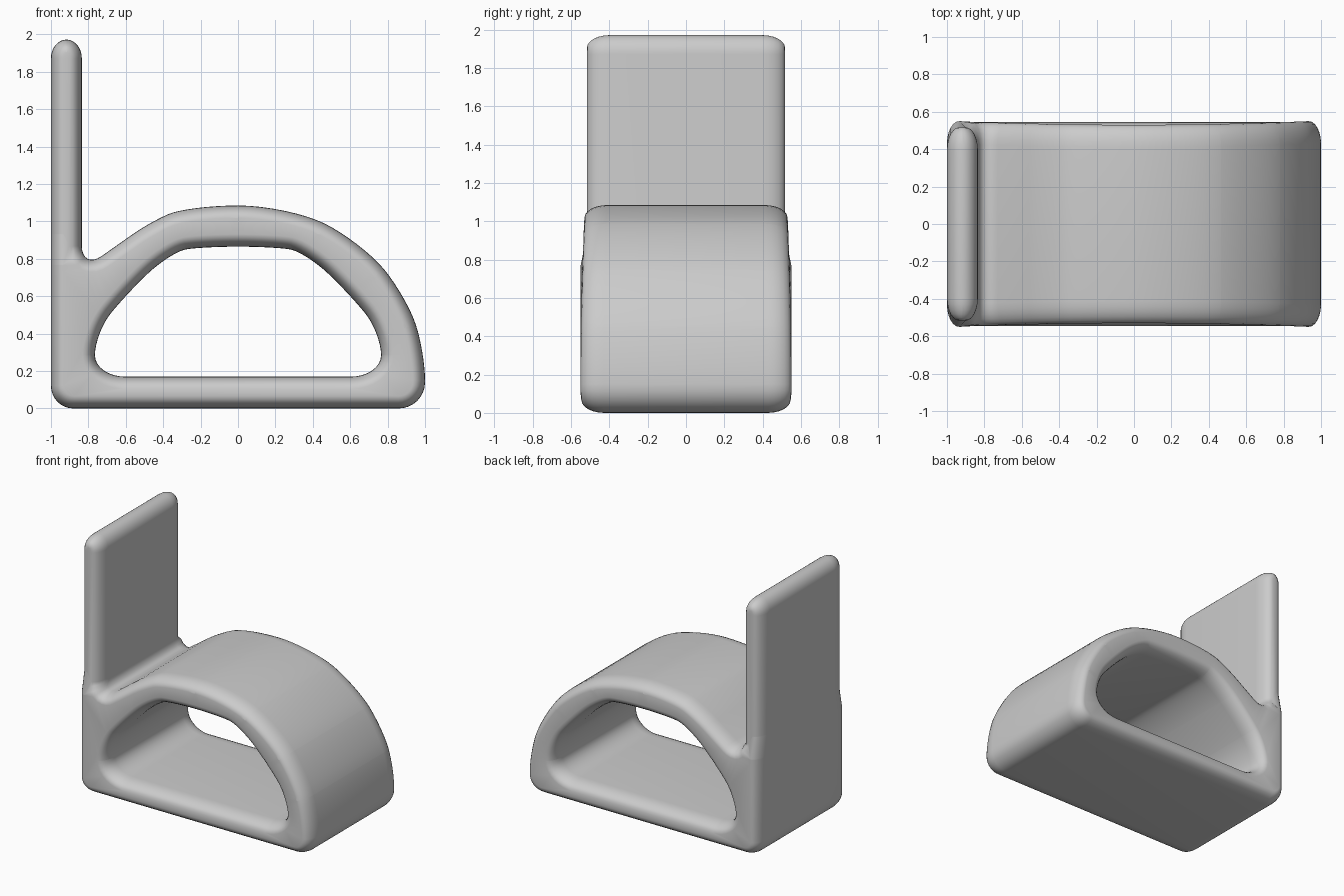
import bpy, bmesh, math
from mathutils import Vector

cube = bpy.data.objects.get("Cube")
if cube:
    bpy.data.objects.remove(cube)

EDGE_INSET = 0.066   # how far the rim rounding eats into the profile
EDGE_DEPTH = 0.12    # how far it reaches along the depth
RIM_STEPS = 6


def rounded(corners, steps=8):
    """Closed outline with every corner (x, z, cut) turned into an arc."""
    pts = []
    n = len(corners)
    for i, (x, z, cut) in enumerate(corners):
        p = Vector((x, z))
        to_prev = Vector(corners[i - 1][:2]) - p
        to_next = Vector(corners[(i + 1) % n][:2]) - p
        a = to_prev.normalized() * min(cut, to_prev.length * 0.499)
        b = to_next.normalized() * min(cut, to_next.length * 0.499)
        for k in range(steps + 1):
            t = math.pi / 2 * k / steps
            pts.append(p + a * (1 - math.sin(t)) + b * (1 - math.cos(t)))
    return pts


def inset(pts, d):
    """Move a closed outline to its left by d."""
    out = []
    for i, p in enumerate(pts):
        u = (p - pts[i - 1]).normalized()
        v = (pts[(i + 1) % len(pts)] - p).normalized()
        t = (u + v).normalized()
        out.append(p + Vector((-t.y, t.x)) * d)
    return out


def half_depth(p):
    """The upright panel is slightly narrower than the flared body."""
    if p.y > 0.84 and p.x < -0.8:
        return 0.517
    return 0.53 + 0.02 * p.x ** 2


# Side outline: base, arch, notch and upright panel
outer = rounded([
    (-1, 0, 0.12), (1, 0, 0.14), (1, 0.3, 1), (0.9, 0.6, 1),
    (0.66, 0.89, 1), (0.27, 1.085, 1), (-0.27, 1.085, 1), (-0.48, 0.99, 0.1),
    (-0.835, 0.74, 0.13), (-0.835, 1.972, 0.1), (-1, 1.972, 0.1),
    (-1, 0.95, 0.02), (-1, 0.75, 0.02),
])

# Opening under the arch, mirrored left to right
half_hole = [(0.765, 0.17, 0.16), (0.765, 0.4, 1), (0.6, 0.61, 1),
             (0.36, 0.835, 1), (0.2, 0.865, 1)]
hole = rounded(half_hole + [(-x, z, c) for x, z, c in reversed(half_hole)])
hole.reverse()

bm = bmesh.new()


def add_wall(outline):
    """Skin one outline through the depth and return its two end rings."""
    angles = [math.pi / 2 * k / RIM_STEPS for k in range(RIM_STEPS + 1)]
    stations = [(-1, a) for a in reversed(angles)] + [(1, a) for a in angles]
    rings = []
    for side, a in stations:
        moved = inset(outline, EDGE_INSET * (1 - math.cos(a)))
        back = EDGE_DEPTH * (1 - math.sin(a))
        rings.append([
            bm.verts.new((m.x, side * (half_depth(p) - back), m.y))
            for m, p in zip(moved, outline)])
    n = len(outline)
    for r0, r1 in zip(rings, rings[1:]):
        for i in range(n):
            j = (i + 1) % n
            bm.faces.new((r0[i], r0[j], r1[j], r1[i]))
    return rings[0], rings[-1]


outer_ends = add_wall(outer)
hole_ends = add_wall(hole)

# Flat front and back faces between outline and opening
for ends in zip(outer_ends, hole_ends):
    edges = []
    for ring in ends:
        edges += [bm.edges.get((ring[i - 1], ring[i])) for i in range(len(ring))]
    bmesh.ops.triangle_fill(bm, edges=edges, use_beauty=True,
                            normal=(0, 1, 0))
bmesh.ops.remove_doubles(bm, verts=bm.verts, dist=0.0005)
bmesh.ops.recalc_face_normals(bm, faces=bm.faces)

mesh = bpy.data.meshes.new("arched_stand")
bm.to_mesh(mesh)
bm.free()
stand = bpy.data.objects.new("arched_stand", mesh)
bpy.context.collection.objects.link(stand)

# Plain grey finish
grey = bpy.data.materials.new("light_grey")
grey.use_nodes = True
colour = (0.6, 0.6, 0.6, 1)
grey.diffuse_color = colour
grey.node_tree.nodes["Principled BSDF"].inputs["Base Color"].default_value = colour
mesh.materials.append(grey)

bpy.ops.object.select_all(action="DESELECT")
stand.select_set(True)
bpy.context.view_layer.objects.active = stand
bpy.ops.object.shade_smooth_by_angle(angle=math.radians(40))
